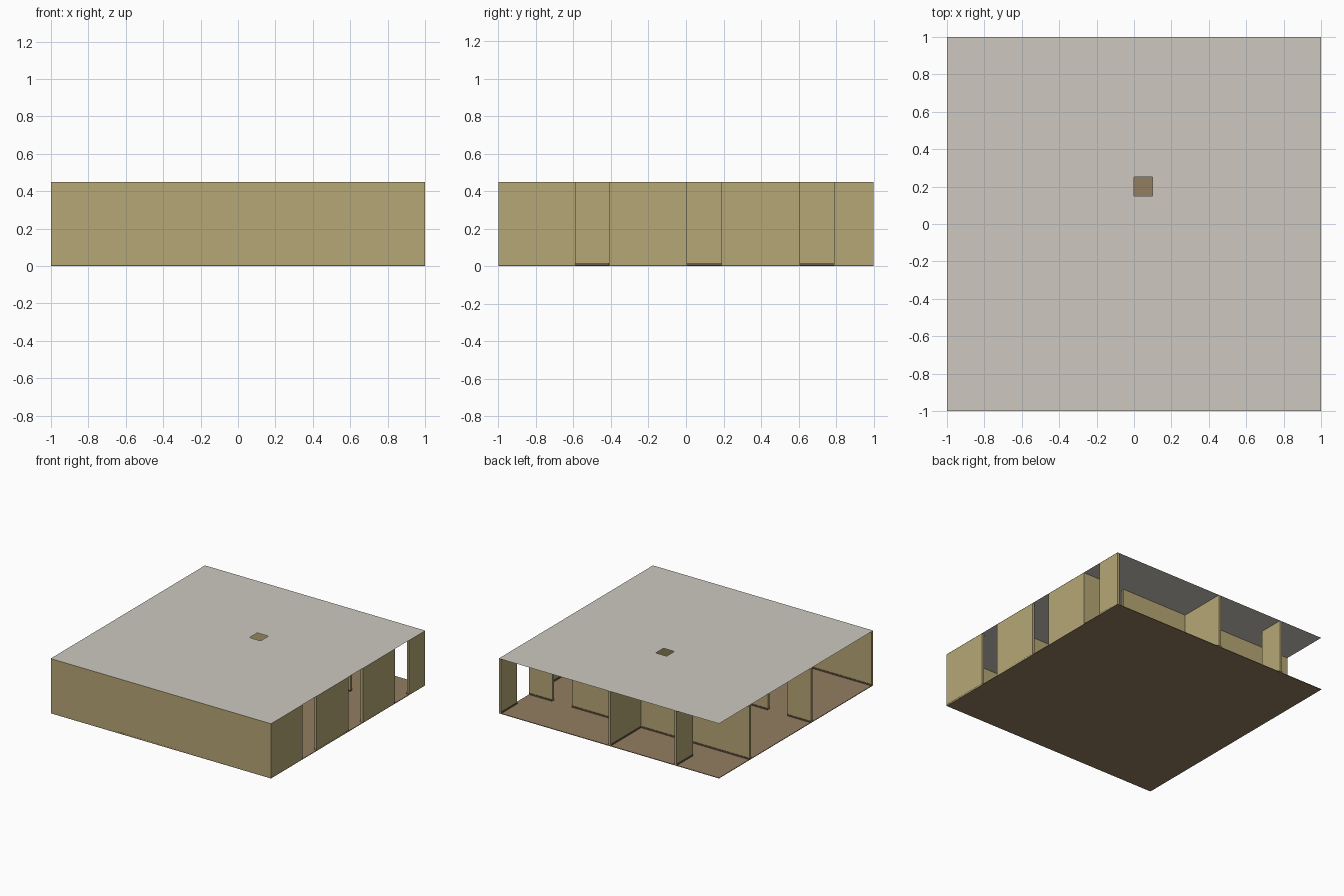
import bpy
import bmesh

cube = bpy.data.objects.get("Cube")
if cube:
    bpy.data.objects.remove(cube, do_unlink=True)


def make_material(name, rgb):
    mat = bpy.data.materials.new(name)
    mat.use_nodes = True
    colour = (*rgb, 1)
    mat.diffuse_color = colour
    mat.node_tree.nodes["Principled BSDF"].inputs["Base Color"].default_value = colour
    return mat


WALL = make_material("tan wallpaper", (0.47, 0.39, 0.18))
FLOOR = make_material("brown carpet", (0.29, 0.21, 0.12))
CEILING = make_material("pale grey ceiling", (0.61, 0.58, 0.53))
TRIM = make_material("dark brown trim", (0.15, 0.10, 0.06))

HEIGHT = 0.45
FLOOR_TOP = 0.005
TRIM_TOP = 0.016
HALF = 0.01     # half the wall thickness
LIP = 0.004     # how far the trim stands out


def finish(name, bm, mat):
    mesh = bpy.data.meshes.new(name)
    bm.to_mesh(mesh)
    bm.free()
    mesh.materials.append(mat)
    obj = bpy.data.objects.new(name, mesh)
    bpy.context.collection.objects.link(obj)


def add_box(bm, low, high):
    verts = bmesh.ops.create_cube(bm, size=1)["verts"]
    for v in verts:
        for i in range(3):
            v.co[i] = low[i] if v.co[i] < 0 else high[i]


def add_wall(name, axis, at, spans):
    """Wall running along an axis, made of solid spans with doorways between."""
    for suffix, mat, grow, top in (("", WALL, 0, HEIGHT - 0.001),
                                   ("_trim", TRIM, LIP, TRIM_TOP)):
        bm = bmesh.new()
        for a, b in spans:
            low, high = [a, a, FLOOR_TOP], [b, b, top]
            other = 1 - axis
            low[other] = max(at - HALF - grow, -1)
            high[other] = min(at + HALF + grow, 1)
            add_box(bm, low, high)
        finish(name + suffix, bm, mat)


# Floor slab
bm = bmesh.new()
add_box(bm, (-1, -1, 0), (1, 1, FLOOR_TOP))
finish("floor", bm, FLOOR)

# Ceiling sheet with a square opening
bm = bmesh.new()
xs, ys = (-1, 0, 0.1, 1), (-1, 0.15, 0.25, 1)
grid = [[bm.verts.new((x, y, HEIGHT)) for y in ys] for x in xs]
for i in range(3):
    for j in range(3):
        if (i, j) != (1, 1):
            bm.faces.new((grid[i][j], grid[i + 1][j],
                          grid[i + 1][j + 1], grid[i][j + 1]))
finish("ceiling", bm, CEILING)

# Outer walls
add_wall("front_wall", 0, -0.99, [(-1, -0.41), (-0.39, 0.98)])
add_wall("left_wall", 1, 0.99,
         [(-1, -0.59), (-0.41, 0.005), (0.19, 0.585), (0.79, 1)])

# Inner walls running left to right
add_wall("back_rooms_wall", 0, 0.595, [(-1, 0.61), (0.79, 1)])
add_wall("side_rooms_wall", 0, -0.2, [(-1, -0.79), (-0.61, -0.41)])
add_wall("hall_wall", 0, -0.4, [(-0.39, 0.8)])

# Inner walls running front to back
add_wall("side_rooms_divider", 1, -0.4, [(-1, 0.585)])
add_wall("hall_divider", 1, 0.2, [(-0.39, 0.585)])
add_wall("back_rooms_divider", 1, -0.005, [(0.605, 1)])
add_wall("back_corner_divider", 1, -0.605, [(0.79, 1)])
